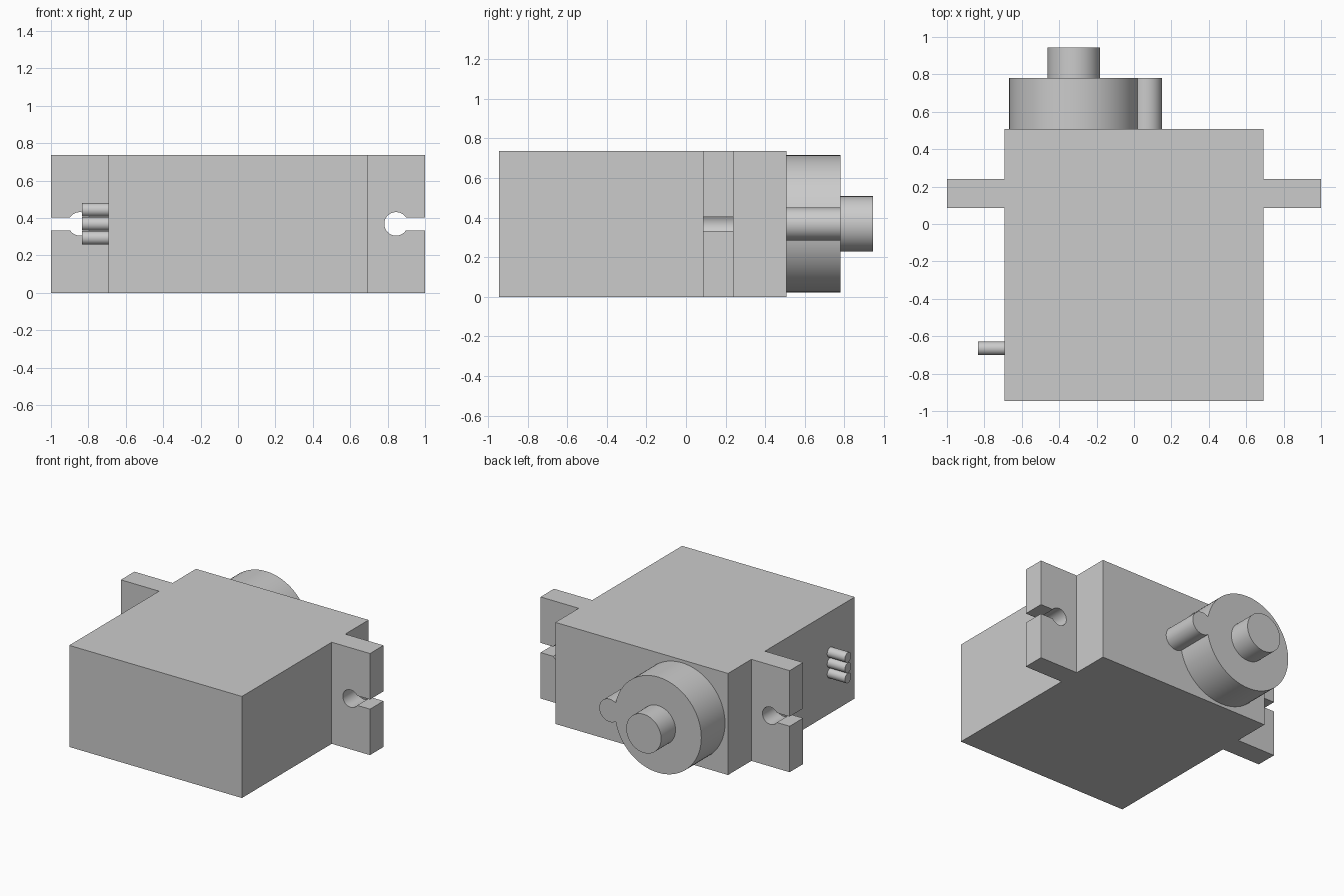
import bpy, bmesh
from math import sin, cos, pi, acos, asin, atan2, radians

cube = bpy.data.objects.get("Cube")
if cube:
    bpy.data.objects.remove(cube, do_unlink=True)

grey = bpy.data.materials.new("plain grey")
grey.use_nodes = True
colour = (0.6, 0.6, 0.6, 1)
grey.diffuse_color = colour
grey.node_tree.nodes["Principled BSDF"].inputs["Base Color"].default_value = colour

HALF_W, HEIGHT = 0.693, 0.737
FRONT, BACK = -0.945, 0.508
MID = HEIGHT / 2


def arc(cx, cz, r, start, end, steps):
    """Points on a circular arc in the x-z plane."""
    angles = [start + (end - start) * i / steps for i in range(steps + 1)]
    return [(cx + r * cos(a), cz + r * sin(a)) for a in angles]


def prism(name, outline, start, end, axis="y"):
    """Extrude an outline along y (outline in x, z) or along x (outline in y, z)."""
    place = (lambda p, d: (p[0], d, p[1])) if axis == "y" else (lambda p, d: (d, p[0], p[1]))
    bm = bmesh.new()
    cap = bm.faces.new([bm.verts.new(place(p, start)) for p in outline])
    swept = bmesh.ops.extrude_face_region(bm, geom=[cap])["geom"]
    shift = place((0, 0), end - start)
    bmesh.ops.translate(bm, vec=shift, verts=[v for v in swept if isinstance(v, bmesh.types.BMVert)])
    if not cap.is_valid or len(bm.faces) < len(outline) + 2:
        bm.faces.new([v for v in bm.verts][:len(outline)])
    bmesh.ops.recalc_face_normals(bm, faces=bm.faces)
    mesh = bpy.data.meshes.new(name)
    bm.to_mesh(mesh)
    bm.free()
    mesh.materials.append(grey)
    obj = bpy.data.objects.new(name, mesh)
    bpy.context.collection.objects.link(obj)
    bpy.ops.object.select_all(action="DESELECT")
    obj.select_set(True)
    bpy.context.view_layer.objects.active = obj
    bpy.ops.object.shade_smooth_by_angle(angle=radians(30))
    return obj


def circle(cx, cz, r, steps=64):
    return arc(cx, cz, r, 0, 2 * pi, steps)[:-1]


# Main case
prism("case", [(-HALF_W, 0), (HALF_W, 0), (HALF_W, HEIGHT), (-HALF_W, HEIGHT)], FRONT, BACK)

# Mounting ears with a keyhole slot open to the outer side
slot, hole_r, hole_x = 0.035, 0.063, 0.845
gap = asin(slot / hole_r)
for side, label in ((1, "left"), (-1, "right")):
    keyhole = arc(hole_x, MID, hole_r, gap, 2 * pi - gap, 40)
    ear = [(HALF_W, 0), (HALF_W, HEIGHT), (1, HEIGHT), (1, MID + slot)]
    ear += keyhole + [(1, MID - slot), (1, 0)]
    prism(label + "_mounting_ear", [(side * x, z) for x, z in ear], 0.085, 0.24)

# Gear housing: a large round boss merged with a small one
big_x, big_r, small_x, small_r = -0.322, 0.347, 0.067, 0.083
dist = small_x - big_x
along = (dist**2 + big_r**2 - small_r**2) / (2 * dist)
big_cut = acos(along / big_r)
small_cut = atan2(big_r * sin(big_cut), along - dist)
housing = arc(big_x, MID, big_r, big_cut, 2 * pi - big_cut, 72)
housing += arc(small_x, MID, small_r, -small_cut, small_cut, 32)[1:-1]
prism("gear_housing", housing, BACK, 0.78)

# Output shaft
prism("output_shaft", circle(big_x, MID, 0.14), 0.78, 0.945)

# Three wire stubs on the right side
for i in (-1, 0, 1):
    prism(f"wire_{i + 2}", circle(-0.665, MID + 0.075 * i, 0.036, 32), -0.835, -HALF_W, axis="x")
